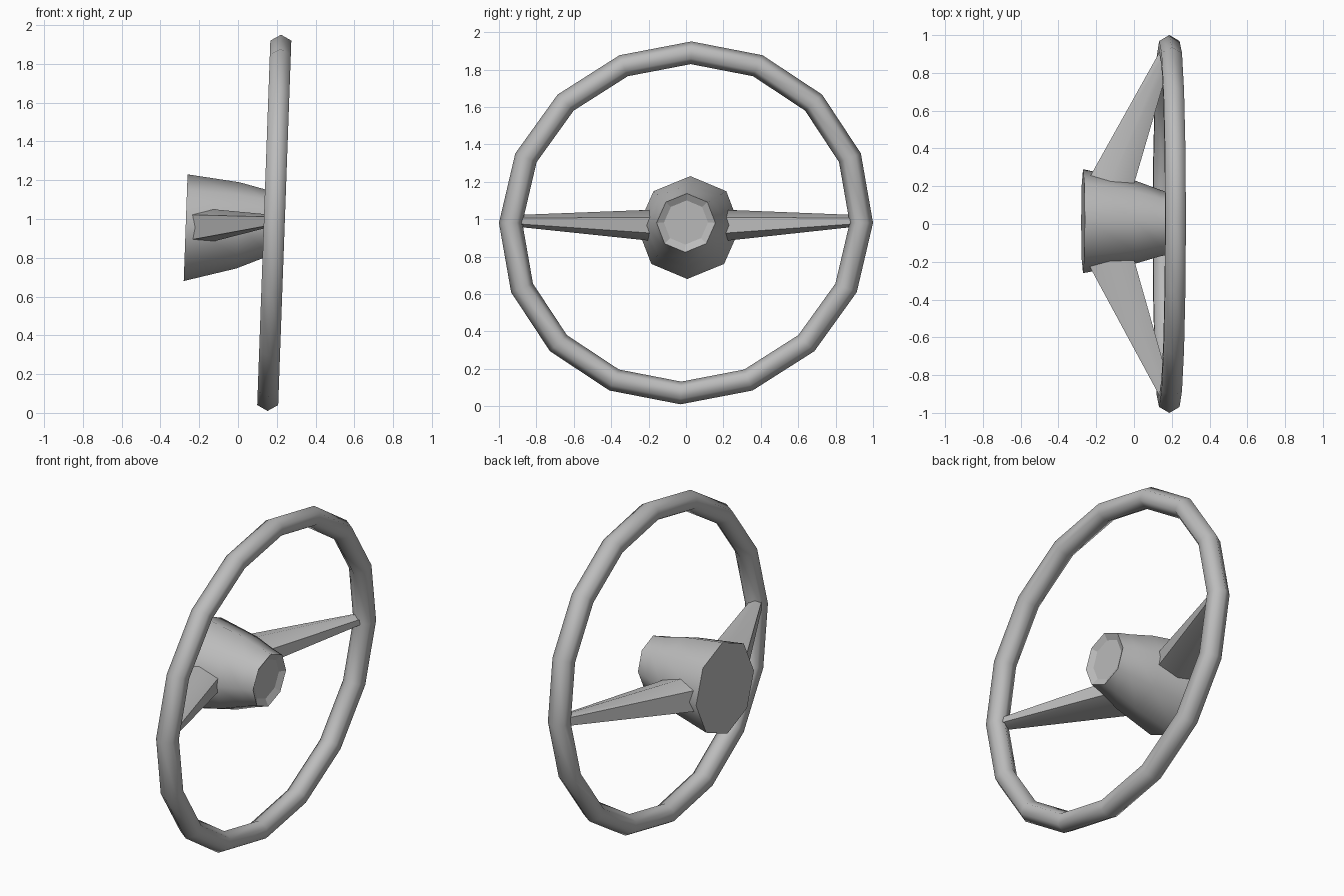
import bpy, bmesh
from math import sin, cos, pi, radians

cube = bpy.data.objects.get("Cube")
if cube:
    bpy.data.objects.remove(cube, do_unlink=True)

grey = bpy.data.materials.new("matte grey")
grey.use_nodes = True
grey.diffuse_color = (0.5, 0.5, 0.5, 1)
grey.node_tree.nodes["Principled BSDF"].inputs["Base Color"].default_value = (0.5, 0.5, 0.5, 1)

MID_Z = 0.98
LEAN_X, LEAN_Y = 0.036, 0.03    # slight lean of the wheel plane


def loft(name, rings, closed=False, angle=65, flat_rings=()):
    """Skin a list of equal rings; closed joins the last to the first, else both ends are capped."""
    bm = bmesh.new()
    loops = [[bm.verts.new(p) for p in ring] for ring in rings]
    n = len(loops[0])
    flat = []
    for i in range(len(loops) if closed else len(loops) - 1):
        a, b = loops[i], loops[(i + 1) % len(loops)]
        for j in range(n):
            k = (j + 1) % n
            face = bm.faces.new((a[j], a[k], b[k], b[j]))
            if i in flat_rings:
                flat.append(face)
    if not closed:
        flat += [bm.faces.new(loops[0]), bm.faces.new(loops[-1])]
    for face in flat:
        for edge in face.edges:
            edge.smooth = False
    bmesh.ops.recalc_face_normals(bm, faces=bm.faces)
    mesh = bpy.data.meshes.new(name)
    bm.to_mesh(mesh)
    bm.free()
    mesh.materials.append(grey)
    obj = bpy.data.objects.new(name, mesh)
    bpy.context.collection.objects.link(obj)
    bpy.ops.object.select_all(action='DESELECT')
    obj.select_set(True)
    bpy.context.view_layer.objects.active = obj
    bpy.ops.object.shade_smooth_by_angle(angle=radians(angle))
    return obj


# Rim: sixteen straight segments with a six-sided section
def rim_ring(a, major=0.9375, r=0.0625, sides=6):
    ring = []
    for j in range(sides):
        t = 2 * pi * j / sides
        d = major + r * cos(t)
        y, z = d * cos(a), d * sin(a) * 0.97
        ring.append((0.187 + r * sin(t) + LEAN_X * z, y + LEAN_Y * z, MID_Z + z))
    return ring


loft("rim", [rim_ring(2 * pi * i / 16) for i in range(16)], closed=True)


# Hub: tapered octagonal boss with a shallow dished front
def hub_ring(x, radius, y_mid, z_mid):
    ring = []
    for j in range(8):
        t = 2 * pi * j / 8
        y, z = radius * cos(t), radius * sin(t)
        ring.append((x + LEAN_X * z, y_mid + y + LEAN_Y * z, z_mid + z))
    return ring


hub_profile = [(-0.27, 0.275, 0.015, 0.955), (0.0, 0.222, 0.01, 0.967),
               (0.135, 0.177, 0.005, 0.975), (0.21, 0.157, 0.0, 0.98),
               (0.19, 0.118, 0.0, 0.982)]
loft("hub", [hub_ring(*p) for p in hub_profile], flat_rings=(3,))


# Spokes: six-sided tapering arms sweeping forward from hub to rim
def spoke_ring(y, back, front, top, bottom):
    mid = (back + front) / 2
    h = top - bottom
    return [(back, y, top - 0.17 * h), (mid, y, top), (front, y, top - 0.25 * h),
            (front, y, bottom + 0.25 * h), (mid, y, bottom), (back, y, bottom + 0.04 * h)]


for name, side in (("left_spoke", 1), ("right_spoke", -1)):
    loft(name, [spoke_ring(side * 0.2 + 0.012, -0.255, 0.0, 1.05, 0.884),
                spoke_ring(side * 0.91, 0.135, 0.205, 1.022, 0.96)], angle=40)
